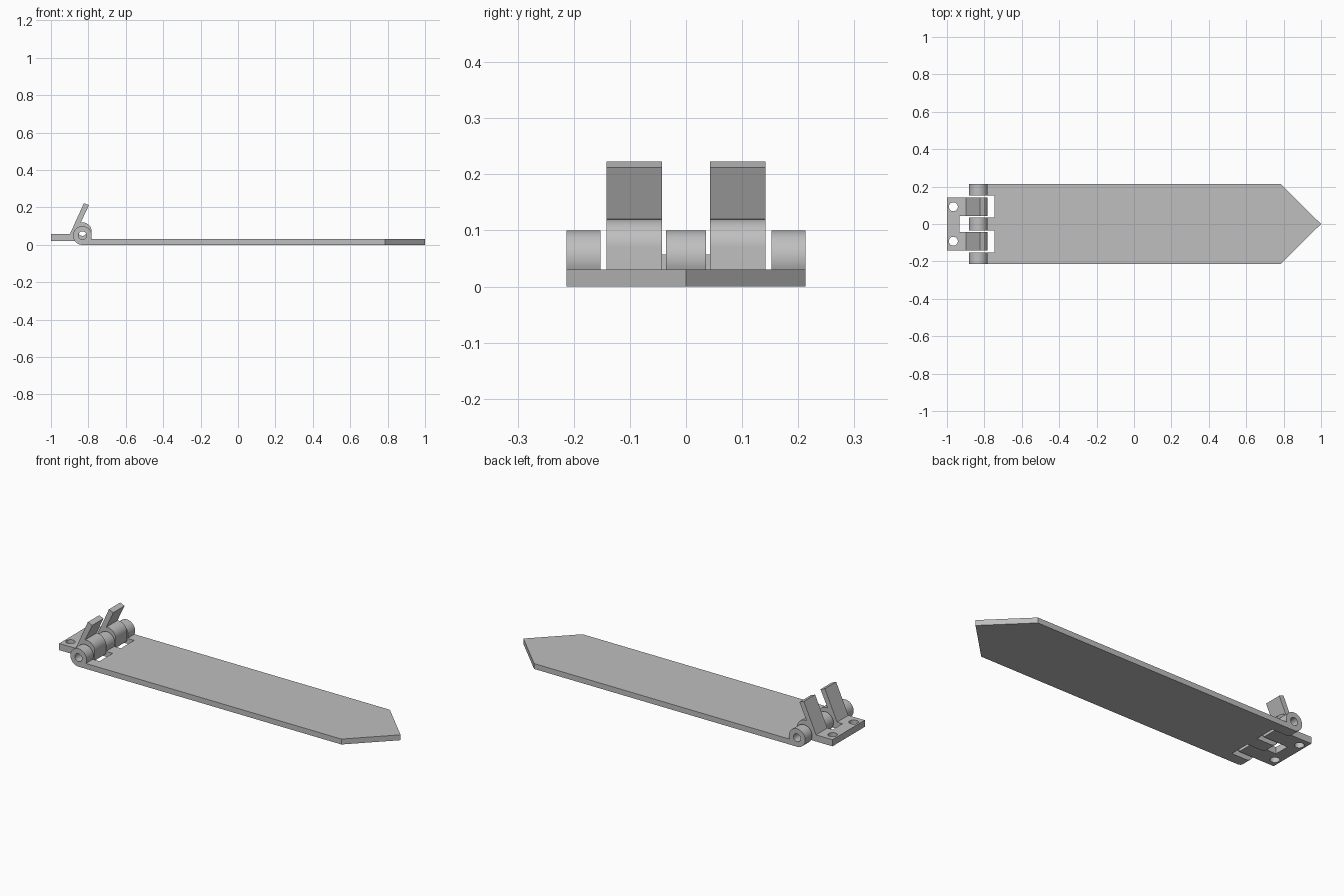
import bpy, bmesh
from math import radians, cos, sin
from mathutils import Matrix

cube = bpy.data.objects.get("Cube")
if cube:
    bpy.data.objects.remove(cube, do_unlink=True)

GREY = (0.52, 0.52, 0.52, 1)
grey = bpy.data.materials.new("plain grey")
grey.use_nodes = True
grey.diffuse_color = GREY
grey.node_tree.nodes["Principled BSDF"].inputs["Base Color"].default_value = GREY


def arc(cx, cy, r, start, end, steps=40):
    angles = [radians(start + (end - start) * i / steps) for i in range(steps + 1)]
    return [(cx + r * cos(a), cy + r * sin(a)) for a in angles]


def circle(cx, cy, r):
    return arc(cx, cy, r, 0, 360)[:-1]


def prism(name, loops, low, high, along_y=False):
    """Extrude an outline with holes from low to high along z, or along y."""
    curve = bpy.data.curves.new(name, 'CURVE')
    curve.dimensions = '2D'
    curve.fill_mode = 'BOTH'
    curve.extrude = (high - low) / 2
    for loop in loops:
        spline = curve.splines.new('POLY')
        spline.points.add(len(loop) - 1)
        for point, (x, y) in zip(spline.points, loop):
            point.co = (x, y, 0, 1)
        spline.use_cyclic_u = True
    source = bpy.data.objects.new(name + " outline", curve)
    bpy.context.collection.objects.link(source)
    graph = bpy.context.evaluated_depsgraph_get()
    mesh = bpy.data.meshes.new_from_object(source.evaluated_get(graph))
    bpy.data.objects.remove(source, do_unlink=True)
    bpy.data.curves.remove(curve)

    middle = (low + high) / 2
    if along_y:
        mesh.transform(Matrix.Translation((0, middle, 0)) @ Matrix.Rotation(radians(90), 4, 'X'))
    else:
        mesh.transform(Matrix.Translation((0, 0, middle)))
    bm = bmesh.new()
    bm.from_mesh(mesh)
    bmesh.ops.remove_doubles(bm, verts=bm.verts, dist=1e-5)
    bmesh.ops.recalc_face_normals(bm, faces=bm.faces)
    bm.to_mesh(mesh)
    bm.free()
    mesh.materials.clear()
    mesh.materials.append(grey)
    obj = bpy.data.objects.new(name, mesh)
    bpy.context.collection.objects.link(obj)
    bpy.ops.object.select_all(action='DESELECT')
    obj.select_set(True)
    bpy.context.view_layer.objects.active = obj
    bpy.ops.object.shade_smooth_by_angle(angle=radians(30))
    return obj


PIN_X, RADIUS, BORE = -0.832, 0.05, 0.022
HALF, NOTCH, THICK = 0.213, -0.745, 0.03

# Long pointed strap
prism("strap", [[(NOTCH, -HALF), (0.785, -HALF), (1, 0), (0.785, HALF), (NOTCH, HALF)]], 0, THICK)

# Three strap knuckles, each on a tongue that carries on from the strap
strap_profile = arc(PIN_X, RADIUS, RADIUS, -23.6, 270) + [(NOTCH, 0), (NOTCH, THICK)]
for name, low, high in (("front", -HALF, -0.152), ("middle", -0.036, 0.036), ("back", 0.152, HALF)):
    prism(name + "_strap_knuckle", [strap_profile, circle(PIN_X, RADIUS, BORE)], low, high, True)

# Mounting plate with two screw holes
PLATE_LOW, PLATE_TOP, PLATE_X, PLATE_Y = 0.02, 0.057, -0.932, 0.142
prism("mounting_plate",
      [[(-1, -PLATE_Y), (PLATE_X, -PLATE_Y), (PLATE_X, PLATE_Y), (-1, PLATE_Y)],
       circle(-0.966, -0.092, 0.024), circle(-0.966, 0.092, 0.024)], PLATE_LOW, PLATE_TOP)

# Two lugs: plate tongue, raised knuckle and slanted stop arm in one profile
lug_profile = ([(PLATE_X, PLATE_LOW), (PIN_X + RADIUS, PLATE_LOW)]
               + arc(PIN_X, 0.07, RADIUS, 0, 100)
               + [(-0.797, 0.212), (-0.824, 0.223), (-0.899, PLATE_TOP), (PLATE_X, PLATE_TOP)])
for name, low, high in (("front", -PLATE_Y, -0.043), ("back", 0.043, PLATE_Y)):
    prism(name + "_stop_lug", [lug_profile, circle(PIN_X, 0.07, BORE)], low, high, True)
